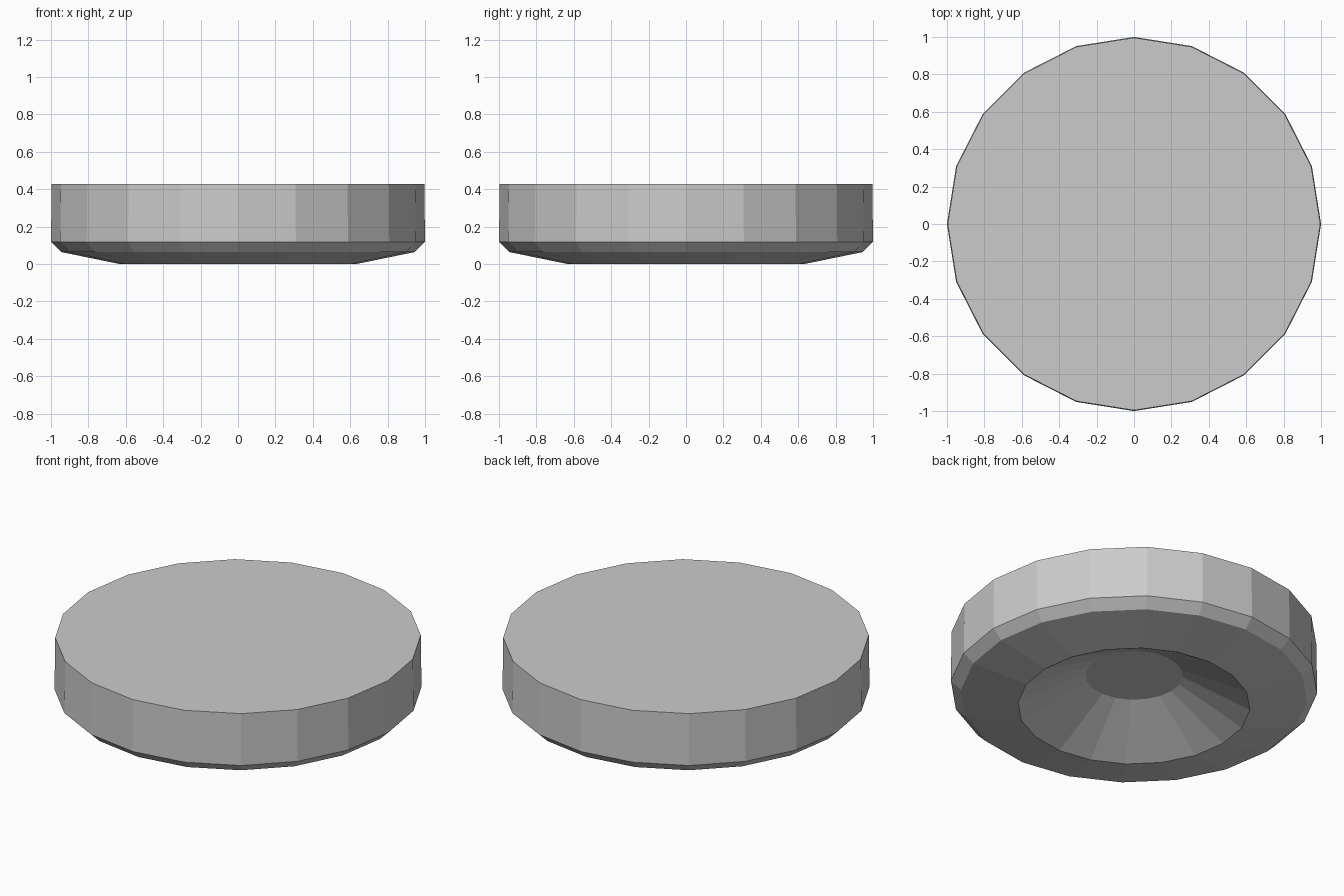
import bpy, bmesh
from math import cos, sin, tau

if "Cube" in bpy.data.objects:
    bpy.data.objects.remove(bpy.data.objects["Cube"])

SIDES = 20
# Profile (radius, height): top rim, side, chamfer, underside, recess floor
PROFILE = [(0.996, 0.428), (1.0, 0.118), (0.945, 0.064), (0.633, 0.0), (0.266, 0.193)]

bm = bmesh.new()
rings = [[bm.verts.new((r * cos(tau * i / SIDES), r * sin(tau * i / SIDES), z))
          for i in range(SIDES)] for r, z in PROFILE]

# Walls between successive rings
for upper, lower in zip(rings, rings[1:]):
    for i in range(SIDES):
        j = (i + 1) % SIDES
        bm.faces.new((upper[i], lower[i], lower[j], upper[j]))

# Flat top and recess floor
bm.faces.new(rings[0])
bm.faces.new(rings[-1][::-1])
bmesh.ops.recalc_face_normals(bm, faces=bm.faces)

mesh = bpy.data.meshes.new("disc_body")
bm.to_mesh(mesh)
bm.free()
bpy.context.collection.objects.link(bpy.data.objects.new("disc_body", mesh))
